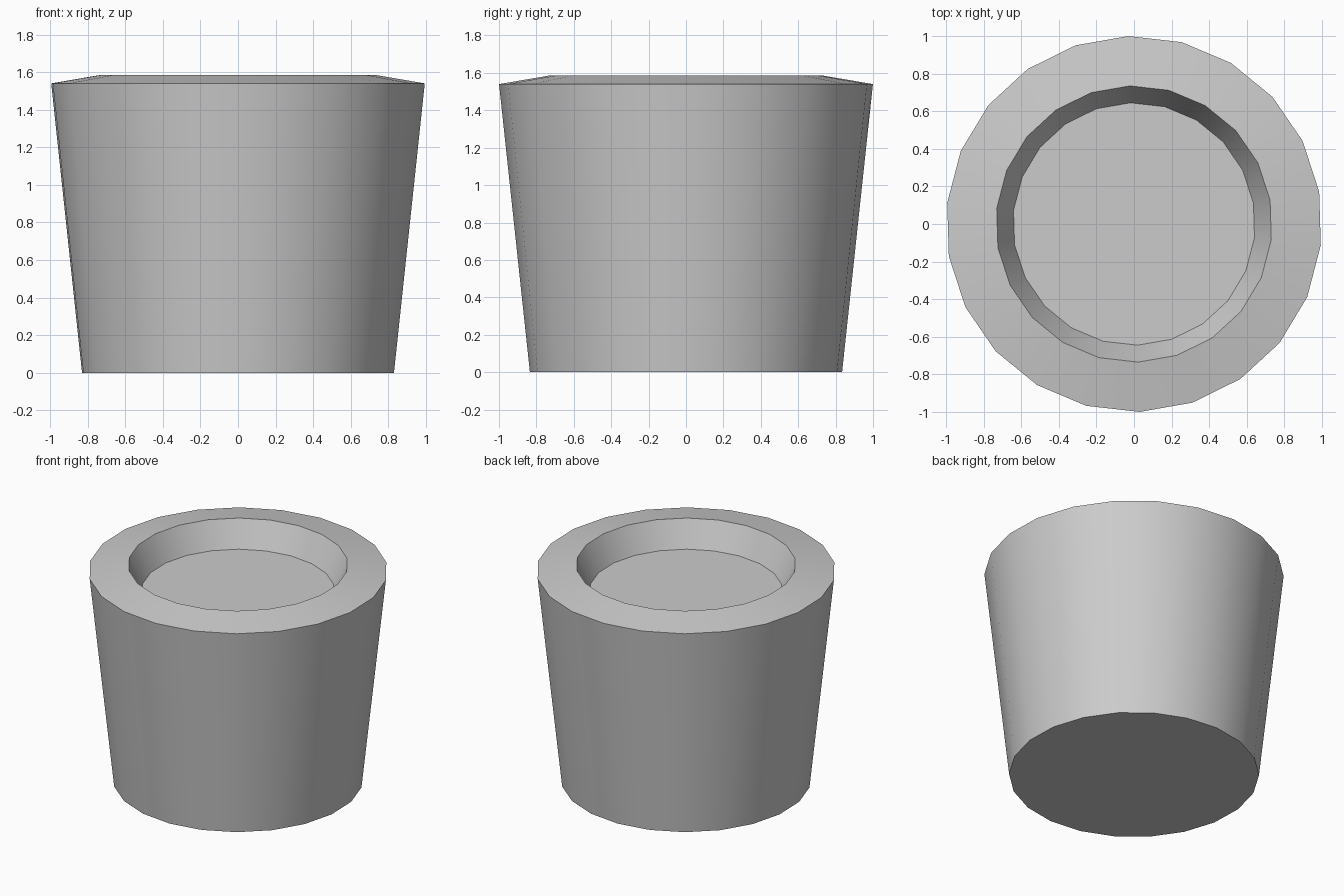
import bpy
import math

cube = bpy.data.objects.get("Cube")
if cube:
    bpy.data.objects.remove(cube, do_unlink=True)

SIDES = 22
START = math.radians(91.7)

# Plain grey material
grey = bpy.data.materials.new("plain grey")
grey.use_nodes = True
colour = (0.6, 0.6, 0.6, 1)
grey.diffuse_color = colour
grey.node_tree.nodes["Principled BSDF"].inputs["Base Color"].default_value = colour

# Profile (radius, height): base, outer rim, inner rim, recessed floor
profile = [(0.835, 0), (1.0, 1.54), (0.735, 1.585), (0.645, 1.397)]


def lathe(name, profile, material):
    """Revolve the profile about z and cap both ends."""
    verts, faces = [], []
    for radius, height in profile:
        for i in range(SIDES):
            a = START + math.tau * i / SIDES
            verts.append((radius * math.cos(a), radius * math.sin(a), height))
    for row in range(len(profile) - 1):
        low, high = row * SIDES, (row + 1) * SIDES
        for i in range(SIDES):
            j = (i + 1) % SIDES
            faces.append((low + i, low + j, high + j, high + i))
    faces.append(tuple(reversed(range(SIDES))))
    faces.append(tuple(range(len(verts) - SIDES, len(verts))))

    mesh = bpy.data.meshes.new(name)
    mesh.from_pydata(verts, [], faces)
    mesh.materials.append(material)
    obj = bpy.data.objects.new(name, mesh)
    bpy.context.collection.objects.link(obj)
    return obj


# Tapered pot with a shallow recess in its top
pot = lathe("tapered_pot", profile, grey)
bpy.ops.object.select_all(action='DESELECT')
pot.select_set(True)
bpy.context.view_layer.objects.active = pot
bpy.ops.object.shade_smooth_by_angle(angle=math.radians(30))
